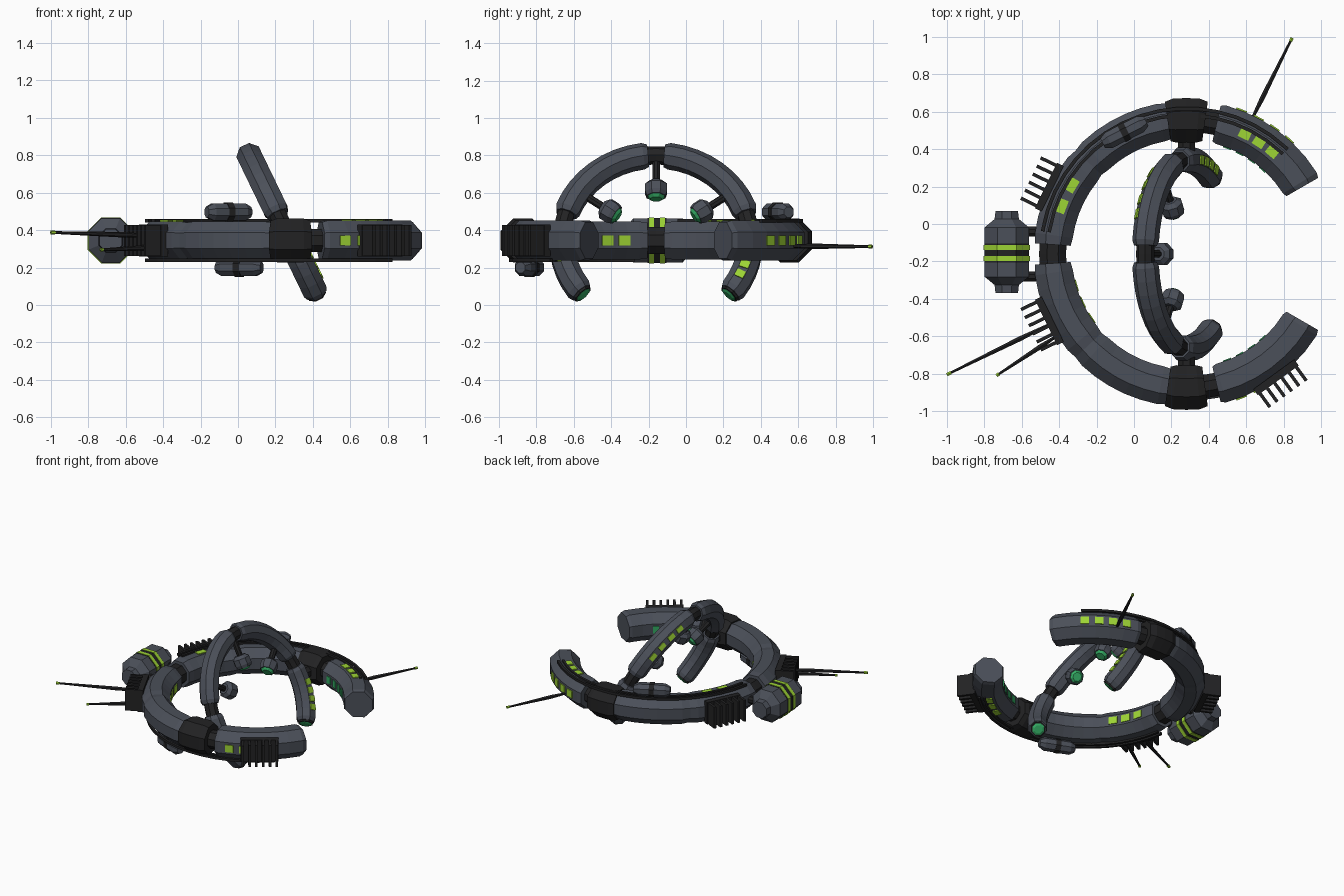
import bpy, bmesh
from math import sin, cos, pi, radians
from mathutils import Vector, Matrix

if "Cube" in bpy.data.objects:
    bpy.data.objects.remove(bpy.data.objects["Cube"])


def material(name, rgb):
    m = bpy.data.materials.new(name)
    m.use_nodes = True
    m.diffuse_color = (*rgb, 1)
    m.node_tree.nodes["Principled BSDF"].inputs["Base Color"].default_value = (*rgb, 1)
    return m


SLATE = material("slate hull", (0.07, 0.079, 0.1))
BLACK = material("black metal", (0.016, 0.016, 0.017))
LIME = material("lime light", (0.34, 0.66, 0.035))
TEAL = material("teal light", (0.035, 0.42, 0.13))


def finish(name, bm, mat):
    bmesh.ops.recalc_face_normals(bm, faces=bm.faces[:])
    mesh = bpy.data.meshes.new(name)
    bm.to_mesh(mesh)
    bm.free()
    mesh.materials.append(mat)
    ob = bpy.data.objects.new(name, mesh)
    bpy.context.collection.objects.link(ob)
    return ob


def loft(name, loops, mat):
    """Skin a list of equal closed loops and cap both ends."""
    bm = bmesh.new()
    rows = [[bm.verts.new(p) for p in loop] for loop in loops]
    n = len(rows[0])
    for a, b in zip(rows, rows[1:]):
        for i in range(n):
            j = (i + 1) % n
            bm.faces.new((a[i], a[j], b[j], b[i]))
    bm.faces.new(rows[0])
    bm.faces.new(rows[-1])
    return finish(name, bm, mat)


def section(center, a, b, r, sides=8):
    """Polygon whose flats lie at distance r along a and b."""
    k = r / cos(pi / sides)
    angles = [(i + 0.5) * 2 * pi / sides for i in range(sides)]
    return [center + a * (k * cos(t)) + b * (k * sin(t)) for t in angles]


def lathe(name, start, end, profile, mat, sides=8):
    """Turned part: profile holds (fraction along the axis, radius)."""
    start, end = Vector(start), Vector(end)
    rot = (end - start).to_track_quat('Z', 'Y').to_matrix()
    a, b = rot.col[0], rot.col[1]
    return loft(name, [section(start.lerp(end, t), a, b, r, sides) for t, r in profile], mat)


def box(name, center, axes, size, mat):
    bm = bmesh.new()
    bmesh.ops.create_cube(bm, size=1)
    rot = Matrix(axes).transposed().to_4x4()
    bm.transform(Matrix.Translation(center) @ rot @ Matrix.Diagonal((*size, 1)))
    return finish(name, bm, mat)


class Ring:
    """A circle in space carrying tubes and light panels."""

    def __init__(self, radius, ex, ey):
        self.c = Vector((0.28, -0.16, 0.345))
        self.r, self.ex, self.ey = radius, Vector(ex).normalized(), Vector(ey)
        self.n = self.ex.cross(self.ey)

    def out(self, deg):
        return self.ex * cos(radians(deg)) + self.ey * sin(radians(deg))

    def at(self, deg, r, h=0):
        return self.c + self.out(deg) * r + self.n * h

    def tube(self, name, a0, a1, r, mat, taper=0.88, lip=2, R=None, h=0, sides=8):
        R = R or self.r
        steps = max(1, round(abs(a1 - a0) / 8))
        lip = lip if a1 > a0 else -lip
        b0, b1 = a0 + lip, a1 - lip
        stops = [(a0, r * taper)]
        stops += [(b0 + (b1 - b0) * i / steps, r) for i in range(steps + 1)]
        stops += [(a1, r * taper)]
        loops = [section(self.at(d, R, h), self.out(d), self.n, s, sides) for d, s in stops]
        return loft(name, loops, mat)

    def panels(self, name, degs, roll, r, mat, length, width):
        """Thin plates on the tube flat that faces roll (0 out, 90 up, 180 in)."""
        for d in degs:
            o = self.out(d)
            normal = o * cos(radians(roll)) + self.n * sin(radians(roll))
            tangent = self.n.cross(o)
            pos = self.at(d, self.r) + normal * (r + 0.002)
            box(name, pos, (tangent, normal.cross(tangent), normal), (length, width, 0.009), mat)


outer = Ring(0.715, (1, 0, 0), (0, 1, 0))
inner = Ring(0.505, (0.435, 0, -0.9), (0, 1, 0))
TUBE, ARCH = 0.102, 0.066

# Both rings: front and back halves
for s, side in ((1, "back"), (-1, "front")):
    outer.tube(side + "_ring_tip", 30 * s, 77 * s, TUBE + 0.004, SLATE, 0.92)
    outer.tube(side + "_ring_neck", 75 * s, 85 * s, 0.062, BLACK, 1)
    outer.tube(side + "_ring_collar", 82 * s, 98 * s, 0.118, BLACK, 0.9, 3)
    outer.tube(side + "_ring_middle", 97 * s, 137 * s, TUBE, SLATE, 0.93, 4)
    outer.tube(side + "_ring_rear", 137 * s, 176 * s, TUBE, SLATE, 0.93, 4)
    for R in (0.742, 0.778):
        outer.tube(side + "_ring_rail", 46 * s, 171 * s, 0.009, BLACK, 1, 1, R, 0.106 * s, 4)
    outer.panels(side + "_ring_flat_light", (50, 57, 64) if s > 0 else (-50, -57, -64),
                 90 * s, TUBE + 0.004, LIME, 0.062, 0.055)
    row = [d * s for d in (48, 55, 62, 69)]
    outer.panels(side + "_ring_outer_light", row, 0, TUBE + 0.004, LIME, 0.06, 0.055)
    outer.panels(side + "_ring_inner_light", row, 180, TUBE + 0.004, TEAL, 0.045, 0.055)

    inner.tube(side + "_arch_hook", 52 * s, 99 * s, ARCH, SLATE, 0.85, 3)
    inner.tube(side + "_arch_neck", 97 * s, 110 * s, 0.045, BLACK, 1)
    inner.tube(side + "_arch_upper", 108 * s, 175 * s, ARCH, SLATE, 0.85, 3)
    inner.tube(side + "_arch_rim", 50.5 * s, 52.5 * s, 0.05, BLACK, 1, 0.5)
    inner.tube(side + "_arch_lens", 49.5 * s, 51 * s, 0.042, TEAL, 0.7, 0.7)
    lathe(side + "_pivot_axle", outer.at(90 * s, 0.5), outer.at(90 * s, 0.65),
          [(0, 0.045), (1, 0.045)], BLACK)

outer.tube("ring_rear_joint", 173, 187, 0.072, BLACK, 1)
inner.tube("arch_top_joint", 172, 188, 0.045, BLACK, 1)

# Remaining rows of lights
outer.panels("ring_rear_flat_light", (149, 159), 90, TUBE, LIME, 0.075, 0.055)
outer.panels("ring_rear_inner_light", (196, 205, 214), 180, TUBE, LIME, 0.065, 0.055)
inner.panels("arch_light", (128, 138, 148, 157), 315, ARCH, LIME, 0.055, 0.035)
inner.panels("hook_light", (63, 70, 77, 84), 90, ARCH, LIME, 0.042, 0.05)

# Lamps hanging inside the arch
for d in (125, 180, 235):
    lathe("lamp_arm", inner.at(d, 0.48), inner.at(d, 0.33), [(0, 0.02), (1, 0.02)], BLACK)
    lathe("lamp_head", inner.at(d, 0.35), inner.at(d, 0.26),
          [(0, 0.035), (0.25, 0.058), (0.75, 0.058), (1, 0.05)], SLATE)
    lathe("lamp_lens", inner.at(d, 0.262), inner.at(d, 0.245), [(0, 0.046), (1, 0.03)], TEAL)

# Capsules on the ring, one above and one below
for d, h in ((117, 0.152), (-112, -0.145)):
    mid = outer.at(d, 0.73, h)
    along = outer.n.cross(outer.out(d))
    lathe("capsule", mid - along * 0.13, mid + along * 0.13,
          [(0, 0.028), (0.14, 0.046), (0.86, 0.046), (1, 0.028)], SLATE)
    lathe("capsule_band", mid - along * 0.018, mid + along * 0.018,
          [(0, 0.05), (1, 0.05)], BLACK)

# Cooling fins
for d in (-54, 154, 206):
    o = outer.out(d)
    t = outer.n.cross(o)
    box("fin_base", outer.at(d, 0.815), (o, t, outer.n), (0.04, 0.27, 0.17), BLACK)
    for i in range(6):
        box("cooling_fin", outer.at(d, 0.87) + t * (i - 2.5) * 0.048,
            (o, t, outer.n), (0.11, 0.018, 0.165), BLACK)

# Rear pod across the ring
lathe("pod_body", (-0.68, -0.37, 0.345), (-0.68, 0.07, 0.345),
      [(0, 0.06), (0.1, 0.065), (0.2, 0.118), (0.8, 0.118), (0.9, 0.065), (1, 0.06)], SLATE)
lathe("pod_core_band", (-0.68, -0.205, 0.345), (-0.68, -0.105, 0.345),
      [(0, 0.12), (1, 0.12)], BLACK)
for y in (-0.185, -0.125):
    lathe("pod_light_band", (-0.68, y - 0.014, 0.345), (-0.68, y + 0.014, 0.345),
          [(0, 0.123), (1, 0.123)], LIME)
for y in (-0.28, -0.04):
    lathe("pod_arm", (-0.66, y, 0.345), (-0.44, y, 0.345), [(0, 0.026), (1, 0.026)], BLACK)

# Antennas with lit tips
for base, tip in (((-0.44, -0.53, 0.37), (-1.0, -0.805, 0.388)),
                  ((-0.40, -0.59, 0.31), (-0.735, -0.81, 0.295)),
                  ((0.62, 0.54, 0.315), (0.845, 0.995, 0.312))):
    lathe("antenna", base, tip, [(0, 0.006), (0.3, 0.013), (1, 0.006)], BLACK, 6)
    lathe("antenna_tip", Vector(base).lerp(Vector(tip), 0.96), tip, [(0, 0.009), (1, 0.009)], LIME, 6)
